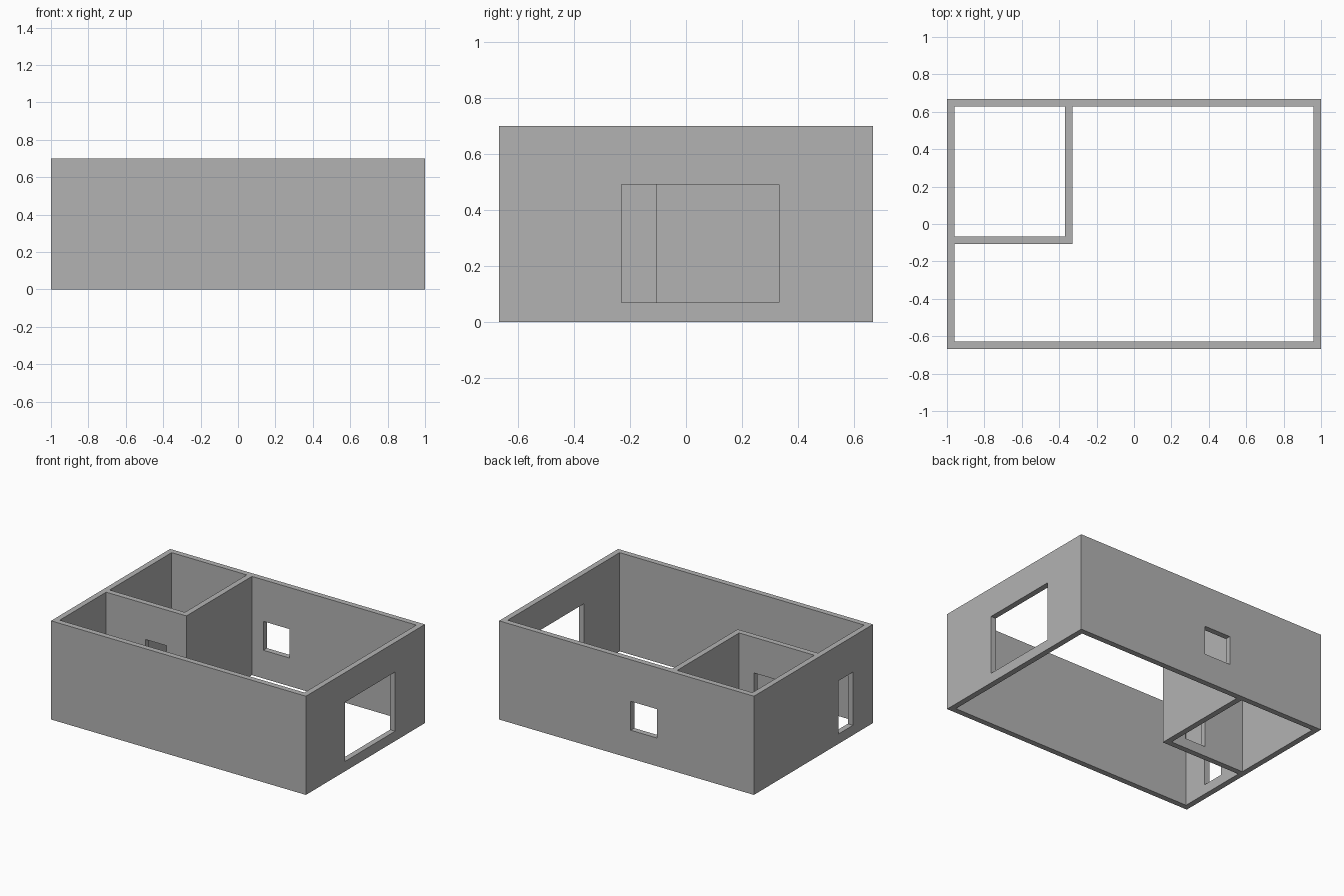
import bpy, bmesh

if "Cube" in bpy.data.objects:
    bpy.data.objects.remove(bpy.data.objects["Cube"])

H, T = 0.70, 0.04          # wall height and thickness
X, Y = 1.0, 0.667          # outer half sizes
PX, PY = -0.33, -0.107     # outer faces of the inner room's partitions

grey = bpy.data.materials.new("wall_grey")
grey.diffuse_color = (0.45, 0.45, 0.45, 1)
grey.use_nodes = True
grey.node_tree.nodes["Principled BSDF"].inputs["Base Color"].default_value = grey.diffuse_color


def prism(name, outline, z0, z1):
    """Extrude a floor-plan outline from z0 to z1."""
    bm = bmesh.new()
    base = bm.faces.new([bm.verts.new((x, y, z0)) for x, y in outline])
    ext = bmesh.ops.extrude_face_region(bm, geom=[base])
    for v in ext["geom"]:
        if isinstance(v, bmesh.types.BMVert):
            v.co.z = z1
    bmesh.ops.recalc_face_normals(bm, faces=bm.faces)
    me = bpy.data.meshes.new(name)
    bm.to_mesh(me)
    bm.free()
    me.materials.append(grey)
    ob = bpy.data.objects.new(name, me)
    bpy.context.collection.objects.link(ob)
    return ob


def rect(x0, x1, y0, y1):
    return [(x0, y0), (x1, y0), (x1, y1), (x0, y1)]


walls = prism("house_walls", rect(-X, X, -Y, Y), 0, H)
ix, iy = X - T, Y - T

cutters = [
    # L-shaped main room and small corner room, open at top and bottom
    prism("main_room_cut", [(-ix, -iy), (ix, -iy), (ix, iy), (PX, iy),
                            (PX, PY), (-ix, PY)], -0.1, H + 0.1),
    prism("small_room_cut", rect(-ix, PX - T, PY + T, iy), -0.1, H + 0.1),
    # openings: large right window, back window, left door, inner door
    prism("right_window_cut", rect(ix - 0.02, X + 0.02, -0.23, 0.333), 0.07, 0.49),
    prism("back_window_cut", rect(-0.24, -0.033, iy - 0.02, Y + 0.02), 0.2, 0.405),
    prism("left_door_cut", rect(-X - 0.02, -ix + 0.02, -0.443, -0.28), 0.07, 0.447),
    prism("inner_door_cut", rect(-0.65, -0.487, PY - 0.02, PY + T + 0.02), 0.07, 0.447),
]
for c in cutters:
    m = walls.modifiers.new(c.name, "BOOLEAN")
    m.operation, m.solver, m.object = "DIFFERENCE", "EXACT", c

# Bake the cuts, then drop the cutters
dg = bpy.context.evaluated_depsgraph_get()
cut_mesh = bpy.data.meshes.new_from_object(walls.evaluated_get(dg))
walls.modifiers.clear()
walls.data = cut_mesh
cut_mesh.materials.clear()
cut_mesh.materials.append(grey)
for p in cut_mesh.polygons:
    p.material_index = 0
for c in cutters:
    bpy.data.objects.remove(c)
